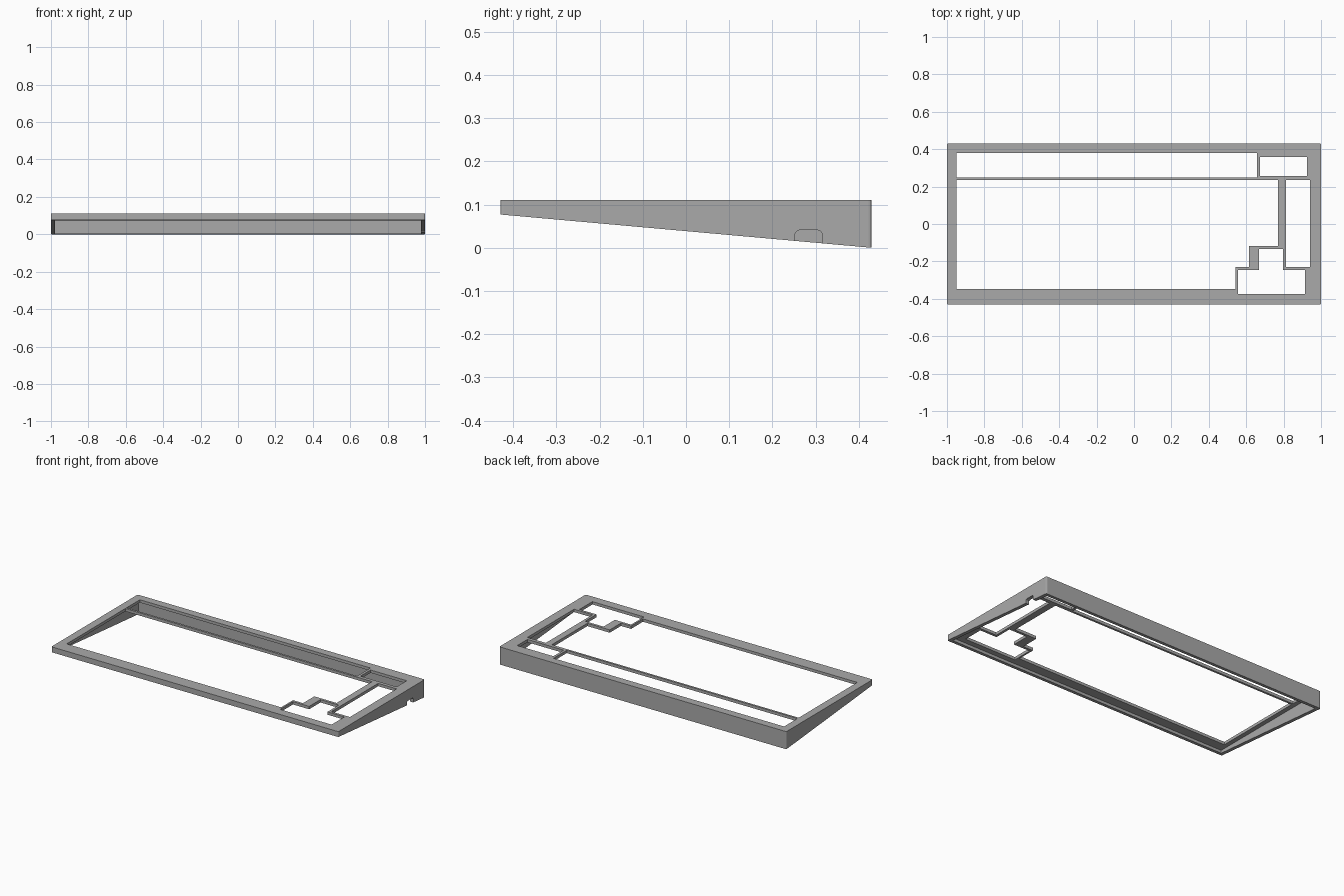
import bpy
import bmesh

if "Cube" in bpy.data.objects:
    bpy.data.objects.remove(bpy.data.objects["Cube"], do_unlink=True)

TOP, PLATE, WALL = 0.111, 0.018, 0.022
HX, HY, FRONT_Z = 1.0, 0.43, 0.077

grey = bpy.data.materials.new("case grey")
grey.use_nodes = True
grey.diffuse_color = (0.4, 0.4, 0.4, 1)
grey.node_tree.nodes["Principled BSDF"].inputs["Base Color"].default_value = (0.4, 0.4, 0.4, 1)


def prism(name, outline, axis, low, high):
    """Extrude a 2D outline along x (yz outline) or z (xy outline)."""
    def place(p, d):
        return (d, p[0], p[1]) if axis == "x" else (p[0], p[1], d)
    bm = bmesh.new()
    rings = [[bm.verts.new(place(p, d)) for p in outline] for d in (low, high)]
    bm.faces.new(rings[0])
    bm.faces.new(rings[1])
    for i in range(len(outline)):
        j = (i + 1) % len(outline)
        bm.faces.new((rings[0][i], rings[0][j], rings[1][j], rings[1][i]))
    bmesh.ops.recalc_face_normals(bm, faces=bm.faces)
    mesh = bpy.data.meshes.new(name)
    bm.to_mesh(mesh)
    bm.free()
    mesh.materials.append(grey)
    obj = bpy.data.objects.new(name, mesh)
    bpy.context.collection.objects.link(obj)
    return obj


def rect(x0, x1, y0, y1):
    return [(x0, y0), (x1, y0), (x1, y1), (x0, y1)]


def cut(target, cutter):
    cutter.hide_render = True
    mod = target.modifiers.new("cut", "BOOLEAN")
    mod.operation = "DIFFERENCE"
    mod.solver = "EXACT"
    mod.object = cutter
    bpy.context.view_layer.objects.active = target
    bpy.ops.object.modifier_apply(modifier=mod.name)
    bpy.data.objects.remove(cutter, do_unlink=True)


# Wedge shell with softened upright corners
case = prism("keyboard_case_frame",
             [(-HY, FRONT_Z), (HY, 0), (HY, TOP), (-HY, TOP)], "x", -HX, HX)
bm = bmesh.new()
bm.from_mesh(case.data)
upright = [e for e in bm.edges
           if abs(e.verts[0].co.z - e.verts[1].co.z) > 0.01
           and abs(e.verts[0].co.y - e.verts[1].co.y) < 0.01]
bmesh.ops.bevel(bm, geom=upright, offset=0.007, segments=3, profile=0.5, affect="EDGES")
bm.to_mesh(case.data)
bm.free()

# Hollow underside, leaving outer walls and a thin top plate
cut(case, prism("cavity", rect(-HX + WALL, HX - WALL, -HY + WALL, HY - WALL),
                "z", -0.1, TOP - PLATE))

# Key openings: function row, corner key, main block, side column, arrow cluster
openings = [
    rect(-0.95, 0.657, 0.248, 0.38),
    rect(0.673, 0.925, 0.257, 0.358),
    [(-0.95, -0.348), (0.544, -0.348), (0.544, -0.23), (0.614, -0.23),
     (0.614, -0.118), (0.77, -0.118), (0.77, 0.235), (-0.95, 0.235)],
    rect(0.812, 0.941, -0.23, 0.235),
    [(0.555, -0.374), (0.914, -0.374), (0.914, -0.246), (0.796, -0.246),
     (0.796, -0.134), (0.668, -0.134), (0.668, -0.246), (0.555, -0.246)],
]
for outline in openings:
    cut(case, prism("opening", outline, "z", 0.05, 0.2))

# Cable notch in the side wall, with clipped upper corners
cut(case, prism("notch", [(0.252, -0.05), (0.316, -0.05), (0.316, 0.031), (0.312, 0.038),
                          (0.305, 0.041), (0.263, 0.041), (0.256, 0.038), (0.252, 0.031)],
                "x", 0.95, 1.05))
